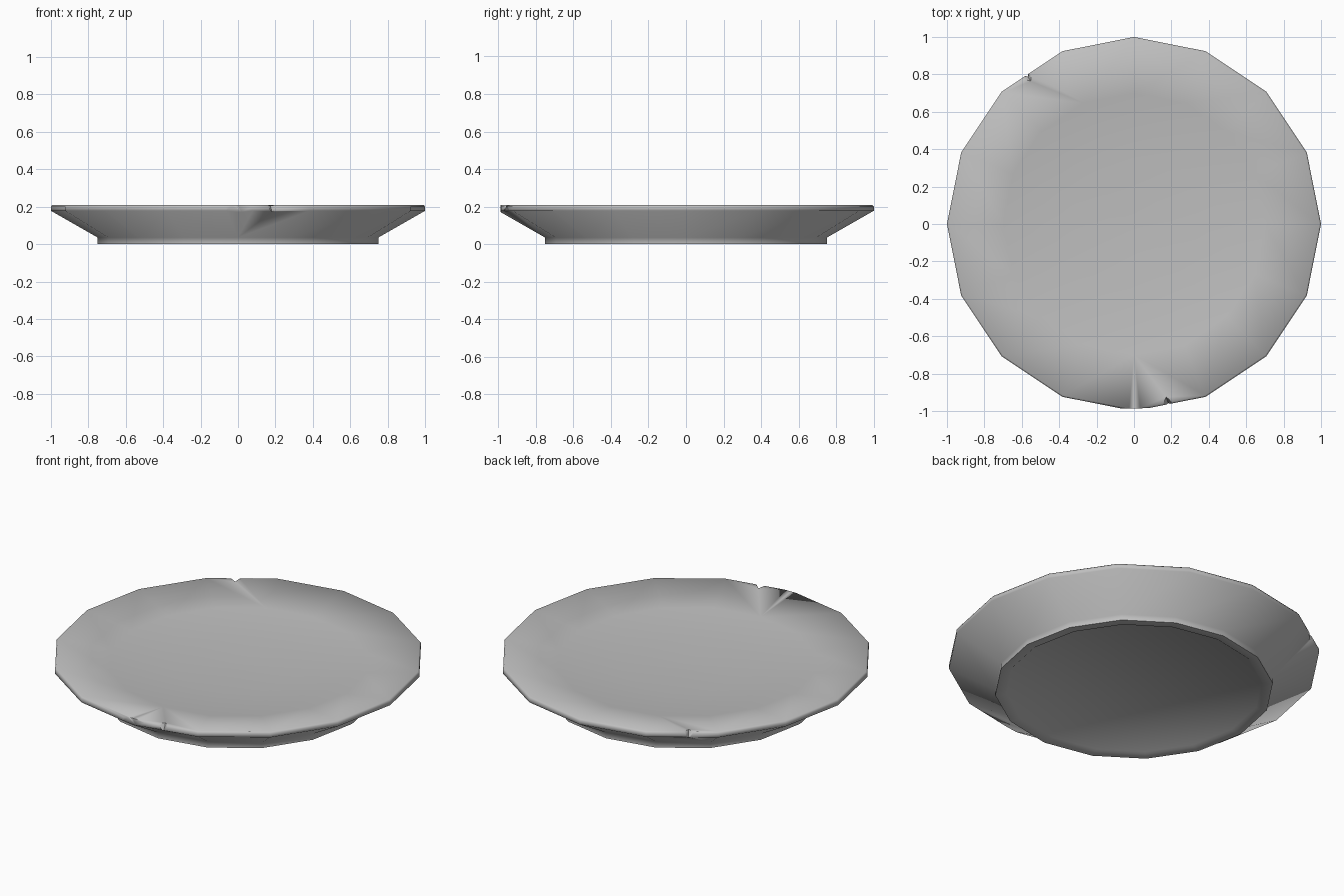
import bpy, bmesh, math
from mathutils import Vector

cube = bpy.data.objects.get("Cube")
if cube:
    bpy.data.objects.remove(cube, do_unlink=True)

SIDES = 16

grey = bpy.data.materials.new("stone_grey")
grey.use_nodes = True
colour = (0.52, 0.52, 0.52, 1)
grey.diffuse_color = colour
grey.node_tree.nodes["Principled BSDF"].inputs["Base Color"].default_value = colour


def make_object(name, bm):
    bmesh.ops.recalc_face_normals(bm, faces=bm.faces[:])
    mesh = bpy.data.meshes.new(name)
    bm.to_mesh(mesh)
    bm.free()
    mesh.materials.append(grey)
    obj = bpy.data.objects.new(name, mesh)
    bpy.context.collection.objects.link(obj)
    return obj


def lathe(name, profile):
    """Closed turned body; the first and last rings are capped."""
    bm = bmesh.new()
    rings = []
    for r, z in profile:
        rings.append([bm.verts.new((r * math.cos(i * math.tau / SIDES),
                                    r * math.sin(i * math.tau / SIDES), z))
                      for i in range(SIDES)])
    for a, b in zip(rings, rings[1:]):
        for i in range(SIDES):
            j = (i + 1) % SIDES
            bm.faces.new((a[i], a[j], b[j], b[i]))
    bm.faces.new(rings[0])
    bm.faces.new(rings[-1])
    return make_object(name, bm)


def hull(name, points):
    bm = bmesh.new()
    for p in points:
        bm.verts.new(p)
    bmesh.ops.convex_hull(bm, input=bm.verts[:])
    obj = make_object(name, bm)
    obj.hide_render = True
    return obj


def chip(name, apex, corners, top=0.21):
    """Tapered chip: narrow at the apex on the rim wall, open at the top."""
    apex = Vector(apex)
    out = Vector((apex.x, apex.y, 0)).normalized() * 0.15
    points = [apex, apex + out]
    for x, y in corners:
        p = apex + (Vector((x, y, top)) - apex) * 2
        points += [p, p + out]
    return hull(name, points)


# Plate body: recessed base, foot, flared wall, thin rim, shallow dish
plate = lathe("plate", [
    (0.69, 0.008), (0.70, 0), (0.75, 0), (0.75, 0.035),
    (1.0, 0.178), (1.0, 0.2), (0.992, 0.21),
    (0.7, 0.168), (0.35, 0.148), (0.06, 0.142)])

# Chips in the rim, and the front corner worn flat
cutters = [
    chip("front_chip", (0.185, -0.965, 0.165),
         [(0.15, -0.98), (0.17, -0.92), (0.225, -0.97)]),
    chip("back_chip", (-0.572, 0.795, 0.165),
         [(-0.615, 0.785), (-0.55, 0.76), (-0.55, 0.825)]),
    hull("front_wear", [(x, y, z) for x, y in
                        [(-0.3, -0.993), (0.4, -0.977), (0.4, -1.2), (-0.3, -1.2)]
                        for z in (-0.1, 0.4)]),
]
bpy.context.view_layer.objects.active = plate
plate.select_set(True)
for cutter in cutters:
    mod = plate.modifiers.new(cutter.name, 'BOOLEAN')
    mod.operation = 'DIFFERENCE'
    mod.solver = 'EXACT'
    mod.object = cutter
    bpy.ops.object.modifier_apply(modifier=mod.name)
    bpy.data.objects.remove(cutter, do_unlink=True)

# Soft shading
bpy.ops.object.shade_smooth_by_angle(angle=math.radians(62))
